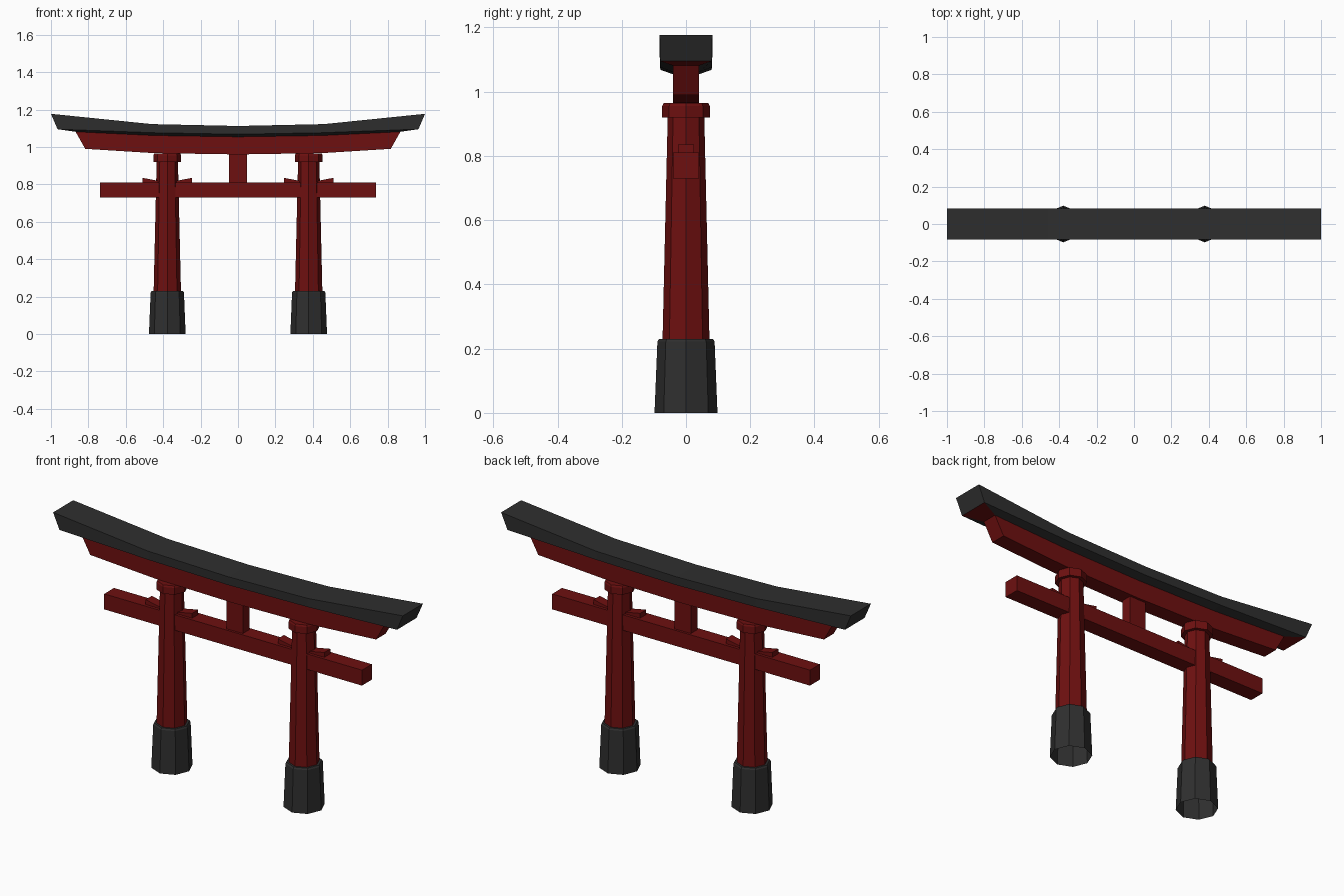
import bpy, bmesh, math

if "Cube" in bpy.data.objects:
    bpy.data.objects.remove(bpy.data.objects["Cube"])


def material(name, rgb):
    m = bpy.data.materials.new(name)
    m.diffuse_color = (*rgb, 1)
    m.use_nodes = True
    m.node_tree.nodes["Principled BSDF"].inputs["Base Color"].default_value = m.diffuse_color
    return m


RED = material("deep red", (0.155, 0.005, 0.005))
BLACK = material("charcoal", (0.028, 0.028, 0.028))


def finish(name, bm, mats):
    bmesh.ops.recalc_face_normals(bm, faces=bm.faces[:])
    me = bpy.data.meshes.new(name)
    bm.to_mesh(me)
    bm.free()
    for m in mats:
        me.materials.append(m)
    ob = bpy.data.objects.new(name, me)
    bpy.context.collection.objects.link(ob)
    return ob


def prism(name, outline, y):
    """Extrude an x/z outline from -y to +y."""
    bm = bmesh.new()
    a = [bm.verts.new((x, -y, z)) for x, z in outline]
    b = [bm.verts.new((x, y, z)) for x, z in outline]
    bm.faces.new(a)
    bm.faces.new(b)
    n = len(a)
    for i in range(n):
        j = (i + 1) % n
        bm.faces.new((a[i], a[j], b[j], b[i]))
    return finish(name, bm, [RED])


def box(name, x0, x1, z0, z1, y):
    return prism(name, [(x0, z0), (x1, z0), (x1, z1), (x0, z1)], y)


# Curved top beam: black roof piece stepping in to the red lintel below.
# Each level: half depth, end x, end z, middle x, middle z, centre z
levels = [
    (0.082, 1.0, 1.177, 0.46, 1.122, 1.112),
    (0.080, 0.965, 1.095, 0.45, 1.076, 1.068),
    (0.040, 0.868, 1.081, 0.45, 1.061, 1.054),
    (0.040, 0.817, 0.990, 0.45, 0.967, 0.960),
]
bm = bmesh.new()
rings = []
for y, xe, ze, xm, zm, zc in levels:
    path = [(-xe, ze), (-xm, zm), (0, zc), (xm, zm), (xe, ze)]
    front = [bm.verts.new((x, -y, z)) for x, z in path]
    back = [bm.verts.new((x, y, z)) for x, z in path]
    rings.append(front + back[::-1])
for lvl, (up, low) in enumerate(zip(rings, rings[1:])):
    for i in range(10):
        j = (i + 1) % 10
        f = bm.faces.new((up[i], up[j], low[j], low[i]))
        is_end = i in (4, 9)
        f.material_index = 1 if lvl == 2 or (lvl == 1 and is_end) else 0
for ring, mat in ((rings[0], 0), (rings[-1], 1)):
    for i in range(4):
        f = bm.faces.new((ring[i], ring[i + 1], ring[8 - i], ring[9 - i]))
        f.material_index = mat
finish("top_beam", bm, [BLACK, RED])

# Lower tie beam and centre strut
box("tie_beam", -0.737, 0.737, 0.73, 0.81, 0.04)
box("centre_strut", -0.047, 0.047, 0.805, 0.967, 0.028)

# Octagonal pillars with black footings (open underneath) and caps
profile = [(0.098, 0), (0.089, 0.222), (0.084, 0.23), (0.073, 0.23),
           (0.057, 0.92), (0.074, 0.92), (0.074, 0.955), (0.070, 0.964)]
for side, s in (("left", -1), ("right", 1)):
    bm = bmesh.new()
    loops = []
    for r, z in profile:
        loops.append([bm.verts.new((s * 0.378 + r * math.cos(k * math.pi / 4),
                                    r * math.sin(k * math.pi / 4), z))
                      for k in range(8)])
    for lvl, (a, b) in enumerate(zip(loops, loops[1:])):
        for k in range(8):
            n = (k + 1) % 8
            f = bm.faces.new((a[k], a[n], b[n], b[k]))
            f.material_index = 1 if lvl < 3 else 0
    bm.faces.new(loops[-1])
    finish(side + "_pillar", bm, [RED, BLACK])

    # Wedges each side of the pillar, higher at the outer end
    for where, d in (("inner", -s), ("outer", s)):
        pts = [(0.03, 0.805), (0.133, 0.805), (0.133, 0.835), (0.03, 0.815)]
        prism(f"{side}_{where}_wedge",
              [(s * 0.378 + d * x, z) for x, z in pts], 0.025)
